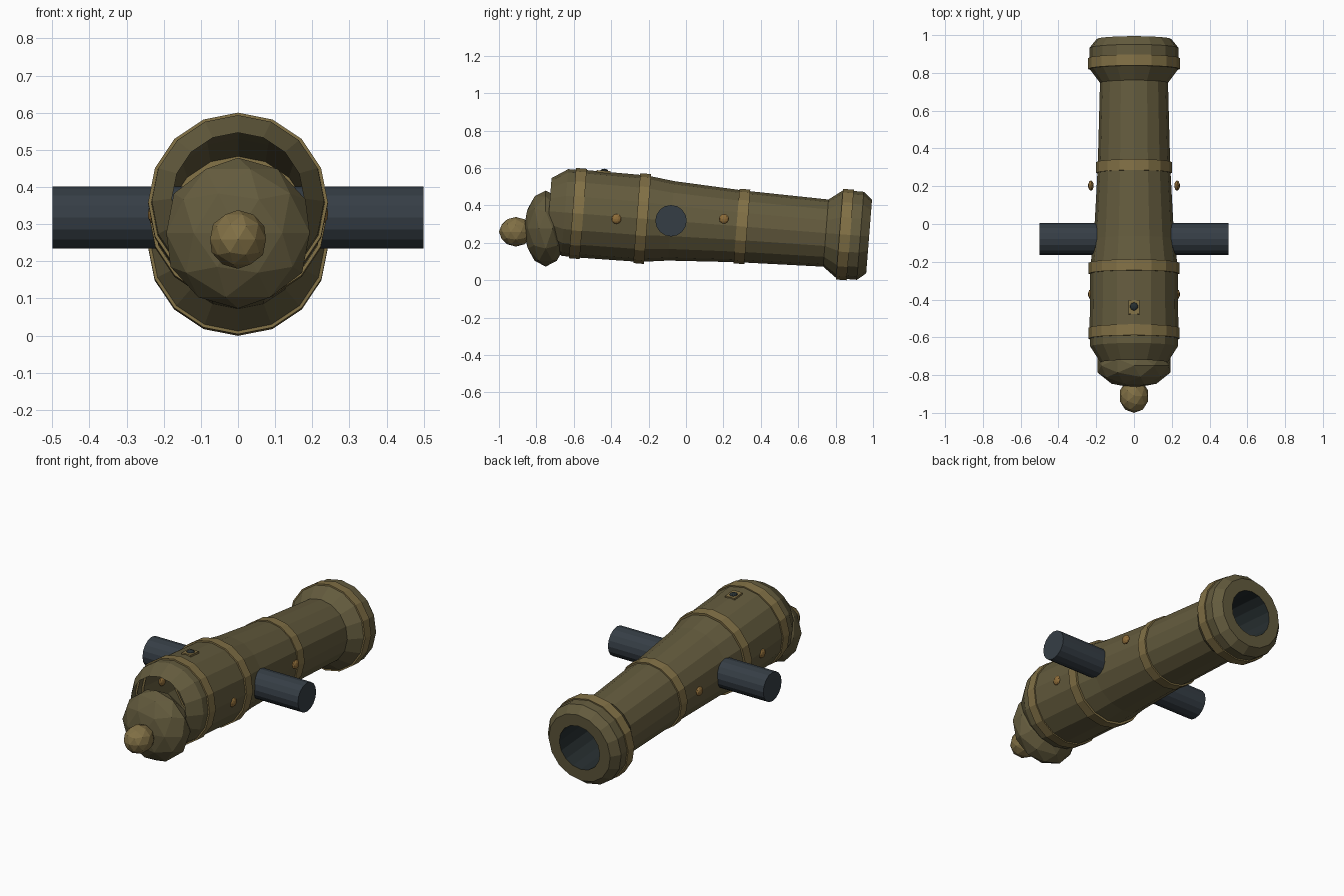
import bpy, bmesh
from math import sin, cos, tau, atan
from mathutils import Matrix

if "Cube" in bpy.data.objects:
    bpy.data.objects.remove(bpy.data.objects["Cube"])

SLOPE = 0.079
TILT = Matrix.Translation((0, 0, 0.311)) @ Matrix.Rotation(-atan(SLOPE), 4, 'X')


def material(name, rgb):
    m = bpy.data.materials.new(name)
    m.diffuse_color = (*rgb, 1)
    m.use_nodes = True
    m.node_tree.nodes["Principled BSDF"].inputs["Base Color"].default_value = m.diffuse_color
    return m


BRONZE = material("dark_bronze", (0.125, 0.104, 0.047))
GOLD = material("gold_bronze", (0.22, 0.162, 0.06))
RIVET = material("rivet_bronze", (0.27, 0.15, 0.04))
IRON = material("dark_iron", (0.036, 0.048, 0.06))
BLACK = material("bore_black", (0.02, 0.028, 0.03))


def finish(name, bm, mat, matrix=Matrix()):
    me = bpy.data.meshes.new(name)
    bm.to_mesh(me)
    bm.free()
    me.materials.append(mat)
    ob = bpy.data.objects.new(name, me)
    ob.matrix_world = matrix
    bpy.context.collection.objects.link(ob)
    return ob


def lathe(name, profile, mat, sides=16, cap_end=False):
    """Revolve (distance along barrel, radius) points around the tilted axis."""
    bm = bmesh.new()
    rings = [[bm.verts.new((r * sin(tau * k / sides), s, r * cos(tau * k / sides)))
              for k in range(sides)] for s, r in profile]
    for a, b in zip(rings, rings[1:]):
        for k in range(sides):
            n = (k + 1) % sides
            bm.faces.new((a[k], a[n], b[n], b[k]))
    if cap_end:
        bm.faces.new(rings[-1])
    return finish(name, bm, mat, TILT)


def ball(name, loc, size, mat, level=2):
    bm = bmesh.new()
    bmesh.ops.create_icosphere(bm, subdivisions=level, radius=1)
    return finish(name, bm, mat, Matrix.Translation(loc) @ Matrix.Diagonal((*size, 1)))


# barrel shell, open at the breech, ending in the muzzle face
lathe("barrel", [(-0.735, 0.178), (-0.65, 0.232), (-0.58, 0.235), (-0.23, 0.232),
                 (-0.08, 0.213), (0.3, 0.192), (0.75, 0.18), (0.825, 0.236),
                 (0.935, 0.236), (0.982, 0.198), (0.982, 0.13)], BRONZE)

# dark bore
lathe("bore", [(0.982, 0.13), (0.45, 0.13)], BLACK, cap_end=True)

# raised bands
for i, (s, r) in enumerate([(-0.58, 0.242), (-0.235, 0.241), (0.3, 0.2), (0.852, 0.243)]):
    w = 0.029
    lathe(f"band_{i + 1}", [(s - w, r - 0.02), (s - w, r), (s + w, r), (s + w, r - 0.02)], GOLD)

# breech cap and knob
ball("breech_cap", (0, -0.75, 0.276), (0.203, 0.118, 0.203), BRONZE)
ball("breech_knob", (0, -0.91, 0.259), (0.079, 0.09, 0.079), GOLD)

# trunnion bar
bm = bmesh.new()
bmesh.ops.create_cone(bm, cap_ends=True, segments=16, radius1=0.084, radius2=0.084, depth=1)
finish("trunnion", bm, IRON,
       Matrix.Translation((0, -0.08, 0.318)) @ Matrix.Rotation(tau / 4, 4, 'Y'))

# side rivets
for side in (-1, 1):
    for y in (-0.372, 0.203):
        ball("rivet", (side * 0.228, y, 0.328), (0.015, 0.027, 0.027), RIVET)

# vent plate and touch hole
bm = bmesh.new()
bmesh.ops.create_cube(bm, size=1)
finish("vent_plate", bm, GOLD, TILT @ Matrix.Translation((0, -0.46, 0.232))
       @ Matrix.Diagonal((0.06, 0.075, 0.014, 1)))
ball("touch_hole", (0, -0.437, 0.584), (0.022, 0.022, 0.012), BLACK)
